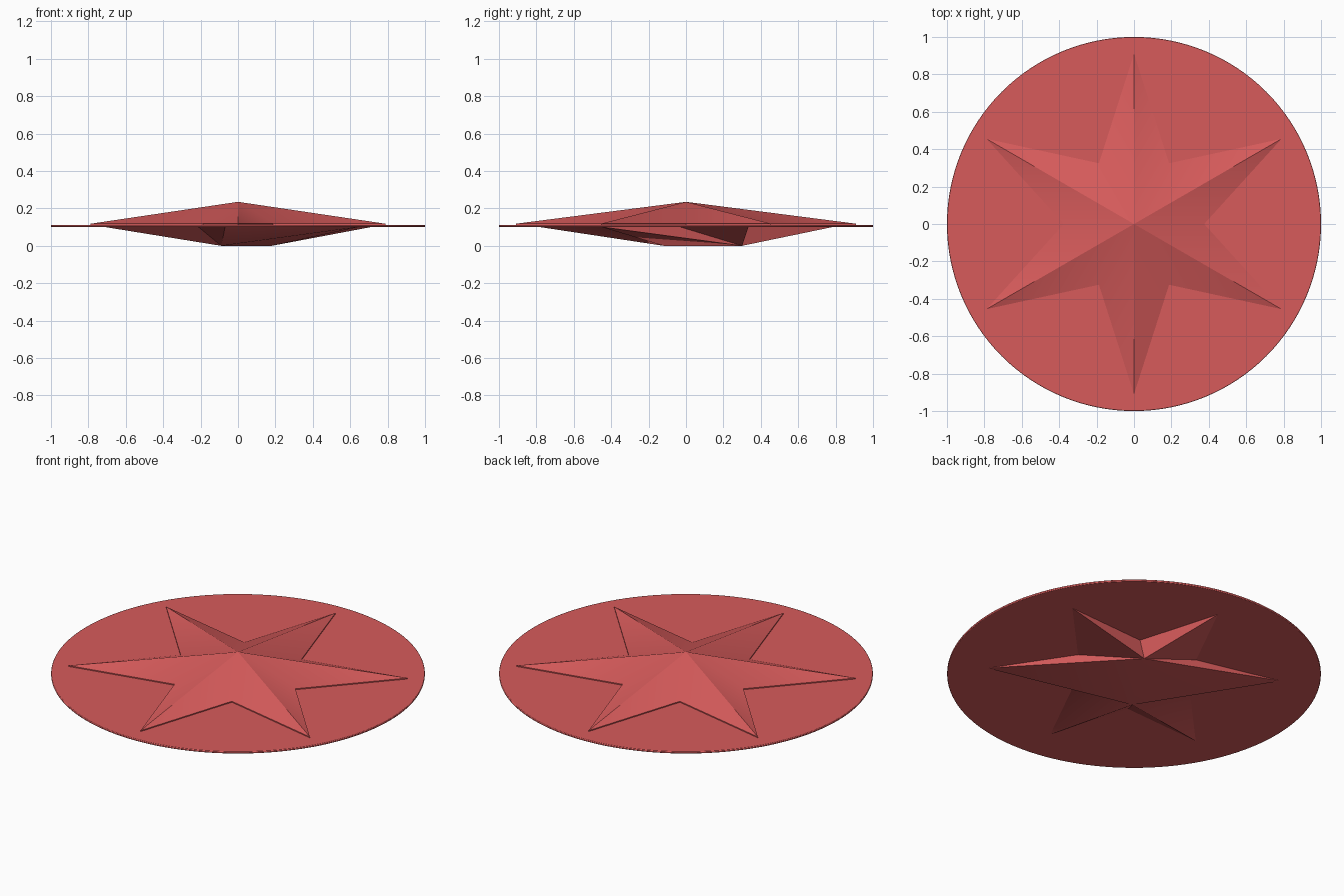
import bpy, bmesh
from math import cos, sin, radians

if "Cube" in bpy.data.objects:
    bpy.data.objects.remove(bpy.data.objects["Cube"])

mat = bpy.data.materials.new("red")
mat.diffuse_color = (0.68, 0.105, 0.105, 1)
mat.use_nodes = True
mat.node_tree.nodes["Principled BSDF"].inputs["Base Color"].default_value = mat.diffuse_color


def finish(obj, angle):
    obj.data.materials.append(mat)
    bpy.ops.object.select_all(action='DESELECT')
    obj.select_set(True)
    bpy.context.view_layer.objects.active = obj
    bpy.ops.object.shade_smooth_by_angle(angle=radians(angle))


def star_outline(r_tip, r_notch, first_angle, z):
    """Twelve points, tip and notch in turn, anticlockwise from a tip."""
    pts = []
    for i in range(12):
        a = radians(first_angle + 30 * i)
        r = r_notch if i % 2 else r_tip
        pts.append((r * cos(a), r * sin(a), z))
    return pts


def make_object(name, verts, faces, angle):
    me = bpy.data.meshes.new(name)
    me.from_pydata(verts, [], faces)
    bm = bmesh.new()
    bm.from_mesh(me)
    bmesh.ops.recalc_face_normals(bm, faces=bm.faces)
    bm.to_mesh(me)
    bm.free()
    obj = bpy.data.objects.new(name, me)
    bpy.context.collection.objects.link(obj)
    finish(obj, angle)
    return obj


# thin round plate
bpy.ops.mesh.primitive_cylinder_add(vertices=128, radius=1, depth=0.012,
                                    location=(0, 0, 0.106))
plate = bpy.context.object
plate.name = "round_plate"
bevel = plate.modifiers.new("soft_rim", 'BEVEL')
bevel.width = 0.003
bevel.segments = 2
finish(plate, 40)

# upper star: low wall, then facets rising to a central peak
low = star_outline(0.91, 0.375, 30, 0.106)
high = star_outline(0.91, 0.375, 30, 0.118)
faces = [tuple(range(12))]
for i in range(12):
    j = (i + 1) % 12
    faces += [(i, j, j + 12, i + 12), (i + 12, j + 12, 24)]
make_object("upper_star", low + high + [(0, 0, 0.235)], faces, 35)

# lower star: turned slightly, its facets meet along an off-centre keel A-B
rim = star_outline(0.79, 0.37, 25, 0.101)
A, B = 12, 13
faces = [tuple(range(12))]
for i in range(12):
    keel = A if 4 <= i < 10 else B
    faces.append((i, (i + 1) % 12, keel))
faces += [(4, A, B), (10, B, A)]
make_object("lower_star", rim + [(-0.09, -0.12, 0), (0.18, 0.30, 0)], faces, 35)
